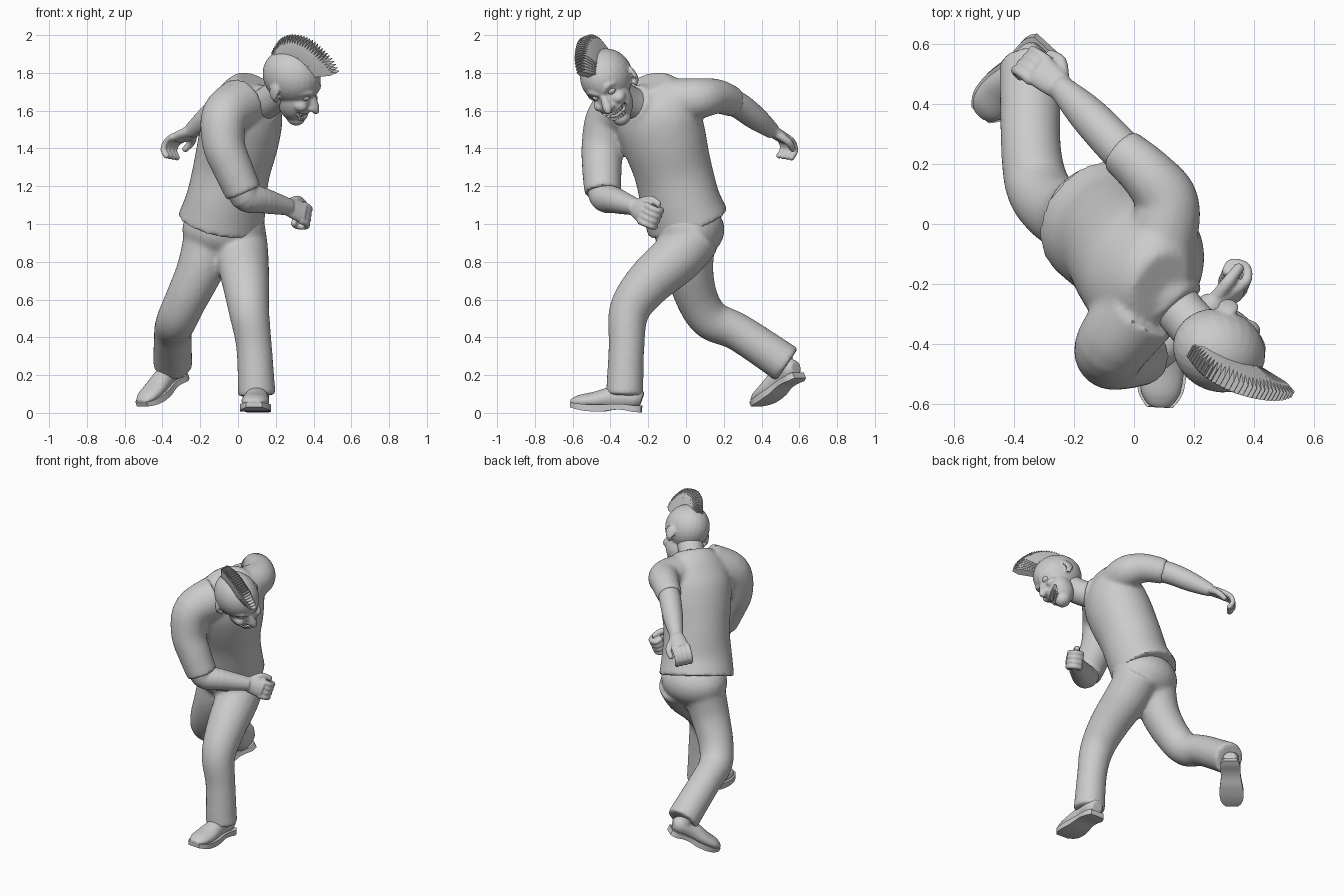
import bpy, bmesh, math
from mathutils import Vector, Matrix

if "Cube" in bpy.data.objects:
    bpy.data.objects.remove(bpy.data.objects["Cube"])


def spline(rings, steps):
    """Smoothly interpolate a list of equal-length tuples."""
    p = [rings[0]] + list(rings) + [rings[-1]]
    out = []
    for i in range(1, len(p) - 2):
        for s in range(steps):
            t = s / steps
            out.append([0.5 * (2 * b + (c - a) * t + (2 * a - 5 * b + 4 * c - d) * t * t
                               + (3 * b - a - 3 * c + d) * t ** 3)
                        for a, b, c, d in zip(p[i - 1], p[i], p[i + 1], p[i + 2])])
    return out + [list(rings[-1])]


def tube(bm, rings, yaw=0, n=24, steps=5):
    """Loft ellipses (x, y, z, half width[, half depth[, yaw of width axis]])."""
    full = []
    for r in rings:
        r = list(r)
        if len(r) < 5:
            r.append(r[3])
        full.append(r if len(r) > 5 else r + [yaw])
    path = spline(full, steps)
    loops = []
    for i, r in enumerate(path):
        q0, q1 = path[max(i - 1, 0)], path[min(i + 1, len(path) - 1)]
        t = (Vector(q1[:3]) - Vector(q0[:3])).normalized()
        w = Vector((math.cos(math.radians(r[5])), math.sin(math.radians(r[5])), 0))
        w = (w - t * w.dot(t)).normalized()
        d = t.cross(w)
        loops.append([bm.verts.new(Vector(r[:3]) + w * r[3] * math.cos(2 * math.pi * k / n)
                                   + d * r[4] * math.sin(2 * math.pi * k / n)) for k in range(n)])
    for a, b in zip(loops, loops[1:]):
        for k in range(n):
            bm.faces.new((a[k], a[(k + 1) % n], b[(k + 1) % n], b[k]))
    bm.faces.new(loops[0])
    bm.faces.new(loops[-1])


def ball(bm, c, r, rot=None):
    m = Matrix.Translation(c) @ (rot or Matrix()) @ Matrix.Diagonal((*r, 1))
    bmesh.ops.create_uvsphere(bm, u_segments=24, v_segments=16, radius=1, matrix=m)


def frame(o, x, y, z):
    m = Matrix((x, y, z)).transposed().to_4x4()
    m.translation = o
    return m


def finish(name, bm, voxel=0, smooth=0, cutter=None, matrix=None):
    """Turn a bmesh into an object, optionally fusing its parts into one skin."""
    if matrix:
        bm.transform(matrix)
    bmesh.ops.recalc_face_normals(bm, faces=bm.faces[:])
    me = bpy.data.meshes.new(name)
    bm.to_mesh(me)
    bm.free()
    ob = bpy.data.objects.new(name, me)
    bpy.context.collection.objects.link(ob)
    if voxel:
        mod = ob.modifiers.new("fuse", 'REMESH')
        mod.mode, mod.voxel_size = 'VOXEL', voxel
        if smooth:
            mod = ob.modifiers.new("soften", 'SMOOTH')
            mod.factor, mod.iterations = 0.5, smooth
        if cutter:
            mod = ob.modifiers.new("cut", 'BOOLEAN')
            mod.operation, mod.object = 'DIFFERENCE', cutter
        dg = bpy.context.evaluated_depsgraph_get()
        new = bpy.data.meshes.new_from_object(ob.evaluated_get(dg))
        ob.modifiers.clear()
        ob.data = new
    return ob


# Shirt: twisted torso, sleeves and collar
bm = bmesh.new()
tube(bm, [(-.09, .01, 1.005, .24, .215, 35), (-.064, -.03, 1.12, .225, .2, 42),
          (-.035, -.068, 1.28, .212, .2, 52), (.005, -.117, 1.45, .23, .207, 62),
          (.035, -.155, 1.58, .235, .195, 65), (.06, -.18, 1.685, .2, .15, 65),
          (.09, -.205, 1.75, .12, .1, 65)], n=36)
tube(bm, [(.09, -.06, 1.65, .12), (.11, .07, 1.665, .108), (.045, .165, 1.675, .092),
          (-.05, .25, 1.645, .08)], yaw=45)
tube(bm, [(.02, -.28, 1.64, .14), (-.07, -.4, 1.57, .125), (-.075, -.44, 1.42, .113),
          (-.025, -.445, 1.29, .105), (.03, -.44, 1.165, .098)], yaw=0)
tube(bm, [(.07, -.19, 1.61, .14), (.15, -.28, 1.64, .1)], yaw=45)
finish("shirt", bm, .013, 7)

# Trousers: pelvis, forward left leg, trailing right leg
bm = bmesh.new()
ball(bm, (-.075, .015, .97), (.222, .19, .16))
tube(bm, [(.01, .06, .95, .14), (.022, -.04, .83, .14), (.042, -.2, .685, .125),
          (.058, -.3, .54, .108), (.085, -.315, .35, .095), (.1, -.325, .09, .1)])
tube(bm, [(-.15, .02, .92, .14), (-.2, .02, .76, .125), (-.275, .06, .6, .112),
          (-.325, .135, .49, .107), (-.345, .28, .425, .1), (-.345, .535, .255, .105)])
finish("trousers", bm, .013, 10)


# Arms with curled hands
def arm(name, forearm, wrist, d, palm, side, size, curl):
    bm = bmesh.new()
    tube(bm, [(-.03, 0, 0, .035, .03), (.03, 0, 0, .045, .026), (.085, 0, 0, .05, .024)], yaw=90)
    for j in range(4):
        y = .037 - .025 * j
        tube(bm, [(.075, y, 0, .017)] + [(x, y, z, .0145) for x, z in curl], 90, 10, 4)
        ball(bm, (curl[-1][0], y, curl[-1][1]), (.0145,) * 3)
    tube(bm, [(.01, .025, -.008, .02), (.055, .062, -.022, .018), (.1, .062, -.04, .015)], 90, 10, 4)
    ball(bm, (.1, .062, -.04), (.015,) * 3)
    d = Vector(d).normalized()
    p = Vector(palm)
    p = (p - d * p.dot(d)).normalized()
    bm.transform(frame(wrist, d, d.cross(p) * side, -p) @ Matrix.Scale(size, 4))
    tube(bm, forearm, yaw=45)
    finish(name, bm, .0065, 3)


arm("left_arm", [(0, .2, 1.66, .07), (-.07, .275, 1.63, .07), (-.16, .37, 1.56, .063),
                 (-.25, .46, 1.49, .041)], (-.25, .46, 1.49), (-.72, .57, -.36),
    (0, -.15, -.95), -1, 1.15, [(.12, -.006), (.148, -.035), (.14, -.07)])
arm("right_arm", [(.01, -.44, 1.26, .085), (.035, -.435, 1.15, .08), (.13, -.375, 1.125, .069),
                  (.27, -.265, 1.09, .045)], (.265, -.27, 1.09), (.8, .45, -.32),
    (-.45, .8, -.25), 1, 1.2, [(.11, -.006), (.128, -.04), (.1, -.068), (.075, -.055)])


# Shoes: rounded upper and flat sole, built heel-first along x
def shoe(name, heel, d, up, size):
    rings = [(0, 0, .065, .04, .04), (.04, 0, .075, .06, .06), (.14, 0, .075, .06, .062),
             (.25, 0, .058, .074, .046), (.33, 0, .05, .066, .036), (.378, 0, .042, .035, .018)]
    d = Vector(d).normalized()
    up = Vector(up)
    up = (up - d * up.dot(d)).normalized()
    m = frame(heel, d, up.cross(d), up) @ Matrix.Scale(size, 4)
    bm = bmesh.new()
    tube(bm, rings, 90)
    tube(bm, [(.065, 0, .06, .055), (.07, 0, .19, .055)], 90)
    finish(name + "_upper", bm, .009, 3, matrix=m)
    bm = bmesh.new()
    path = spline(rings, 4)
    outline = [(r[0], r[3] + .008) for r in path] + [(r[0], -r[3] - .008) for r in reversed(path)]
    lift = lambda x: .012 * math.sin(max(0, min(1, (x - .04) / .16)) * math.pi) \
        + 1.4 * max(0, x - .26) ** 2
    low = [bm.verts.new((x, y, lift(x))) for x, y in outline]
    top = [bm.verts.new((x, y, .036 + .5 * lift(x))) for x, y in outline]
    k, h = len(low), len(low) // 2
    for i in range(k):
        bm.faces.new((low[i], low[(i + 1) % k], top[(i + 1) % k], top[i]))
    for loop in (low, top):
        for i in range(h - 1):
            bm.faces.new((loop[i], loop[i + 1], loop[k - 2 - i], loop[k - 1 - i]))
    finish(name + "_sole", bm, matrix=m)


shoe("left_shoe", (.108, -.235, .003), (-.06, -1, .02), (0, 0, 1), 1)
shoe("right_shoe", (-.29, .605, .185), (-.59, -.64, -.47), (0, 0, 1), .93)

# Neck
bm = bmesh.new()
tube(bm, [(.08, -.2, 1.6, .09), (.17, -.31, 1.655, .082), (.26, -.4, 1.73, .085)], 45)
finish("neck", bm)

# Head frame: x forward, y to its left, z up
f, l = Vector((.85, -.28, -.44)).normalized(), Vector((.45, .82, .36))
l = (l - f * l.dot(f)).normalized()
H = frame((.29, -.42, 1.77), f, l, f.cross(l))

# Open grin cutter
bm = bmesh.new()
tube(bm, [(.1, -.072, -.135, .03, .006), (.135, -.04, -.158, .035, .02), (.145, 0, -.168, .035, .027),
          (.135, .04, -.158, .035, .02), (.1, .072, -.135, .03, .006)])
mouth = finish("mouth_cutter", bm, matrix=H)
mouth.hide_render = True

# Head: skull, jaw, cheeks, brows, hooked nose, ears
bm = bmesh.new()
ball(bm, (-.01, 0, .01), (.16, .136, .145))
ball(bm, (.055, 0, -.1), (.095, .098, .125))
ball(bm, (.08, 0, -.205), (.052, .05, .042))
tube(bm, [(.115, 0, -.01, .018, .015), (.145, 0, -.055, .02, .018), (.168, 0, -.1, .026, .024),
          (.188, 0, -.125, .012, .014)], 90, 16)
for s in (-1, 1):
    ball(bm, (.1, s * .062, -.09), (.045, .034, .032))
    ball(bm, (.15, s * .02, -.105), (.02, .015, .014))
    tube(bm, [(.138, s * .016, -.022, .014), (.132, s * .05, .002, .016),
              (.102, s * .085, -.006, .012)], 0, 12)
    ear = Matrix.Rotation(s * .45, 4, 'Z') @ Matrix.Rotation(-.2, 4, 'Y')
    ball(bm, (-.03, s * .138, -.045), (.035, .013, .046), ear)
    ball(bm, (-.012, s * .128, -.085), (.018, .012, .02))
finish("head", bm, .0075, 3, mouth, H)
bpy.data.objects.remove(mouth)

# Eyes
for s, side in ((-1, "right"), (1, "left")):
    bm = bmesh.new()
    ball(bm, (.114, s * .046, -.036), (.024, .026, .02))
    finish(side + "_eye", bm, matrix=H)

# Teeth rows, one small block per tooth
bm = bmesh.new()
for row, base in ((0, -.15), (1, -.185)):
    for i in range(-3, 4):
        y = i * .0145
        z = base + (4 if row == 0 else 6) * y * y
        m = Matrix.Translation((.128 - 5 * y * y, y, z)) @ Matrix.Diagonal((.012, .0135, .017, 1))
        bmesh.ops.create_cube(bm, size=1, matrix=m)
finish("teeth", bm, matrix=H)

# Mohawk: a fan of transverse wedge plates with ridge tips
bm = bmesh.new()
count = 30
for i in range(count):
    t = i / (count - 1)
    a = math.radians(36 + 112 * t)
    reach = spline([(.285,), (.265,), (.258,), (.235,), (.18,)], 20)[round(t * 80)][0]
    out = Vector((math.cos(a), 0, math.sin(a)))
    along = Vector((-out.z, 0, out.x))
    w = .024 + .016 * min(1, t * 5)
    v = []
    for r, half, thick in ((.125, w, .004), (reach - .04, w * .95, .03 * reach), (reach, w * .5, .001)):
        v += [bm.verts.new(out * r + along * thick * p + Vector((0, half * q, 0)))
              for p, q in ((-1, -1), (1, -1), (1, 1), (-1, 1))]
    bm.faces.new(v[:4])
    bm.faces.new(v[8:])
    for b in (0, 4):
        for k in range(4):
            n = (k + 1) % 4
            bm.faces.new((v[b + k], v[b + n], v[b + 4 + n], v[b + 4 + k]))
finish("mohawk", bm, matrix=H)

# Smooth shading with sharp hems, soles and hair
bpy.ops.object.select_all(action='SELECT')
bpy.context.view_layer.objects.active = bpy.data.objects["head"]
bpy.ops.object.shade_smooth_by_angle(angle=math.radians(40))
